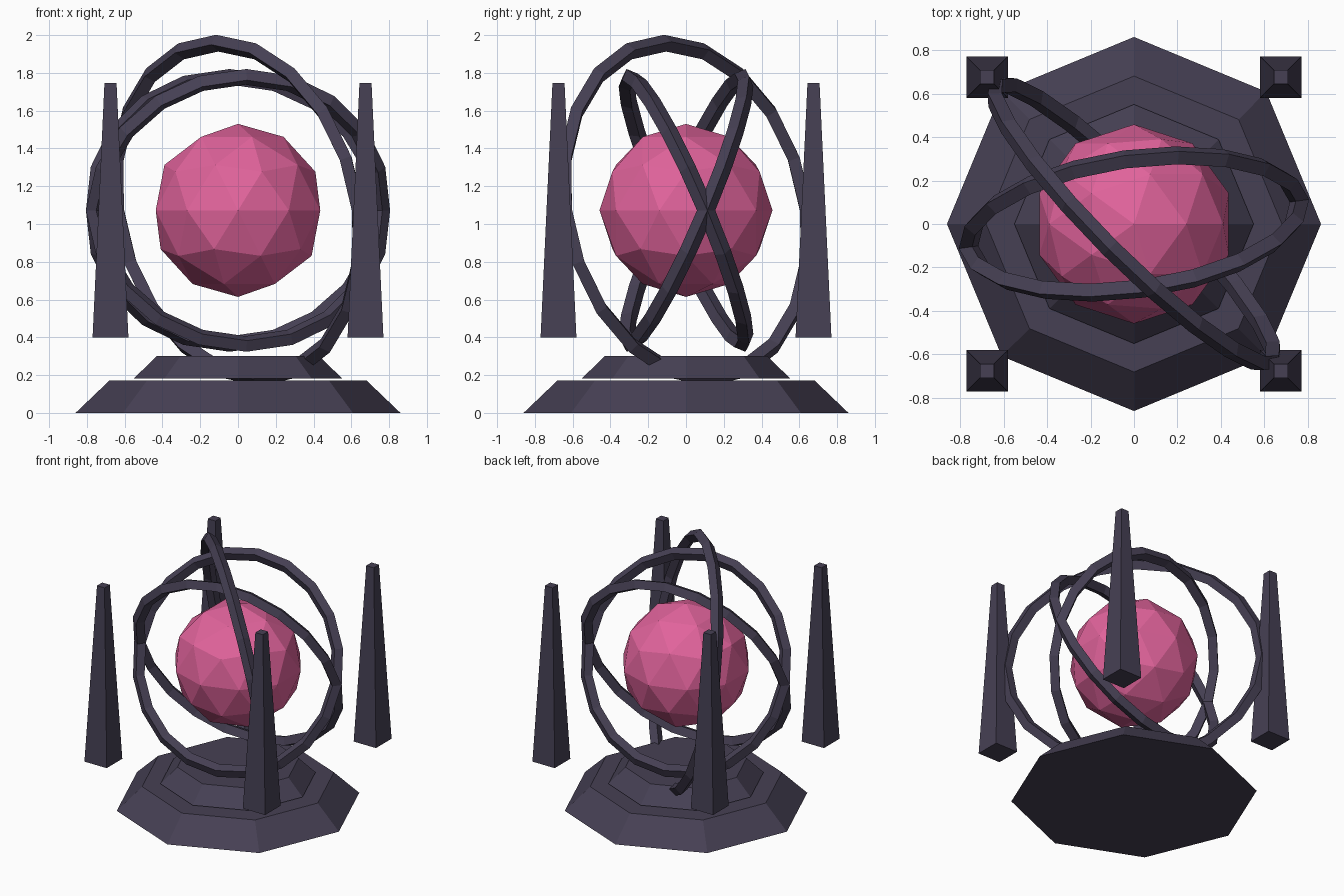
import bpy
import math
from mathutils import Matrix, Vector

if "Cube" in bpy.data.objects:
    bpy.data.objects.remove(bpy.data.objects["Cube"])


def material(name, rgb):
    m = bpy.data.materials.new(name)
    m.diffuse_color = (*rgb, 1.0)
    m.use_nodes = True
    m.node_tree.nodes["Principled BSDF"].inputs["Base Color"].default_value = m.diffuse_color
    return m


STONE = material("dark_violet_stone", (0.061, 0.051, 0.088))
PINK = material("pink_crystal", (0.75, 0.125, 0.33))
CENTRE = Vector((0, 0, 1.072))


def finish(name, mat):
    ob = bpy.context.object
    ob.name = name
    ob.data.materials.append(mat)
    return ob


def frustum(name, sides, r_bottom, r_top, z0, z1, x=0, y=0, turn=0):
    bpy.ops.mesh.primitive_cone_add(
        vertices=sides, radius1=r_bottom, radius2=r_top, depth=z1 - z0,
        location=(x, y, (z0 + z1) / 2), rotation=(0, 0, turn))
    return finish(name, STONE)


def ring(name, radius, tube, heading, lean):
    # ring whose level axis points along heading; top leans sideways by lean
    bpy.ops.mesh.primitive_torus_add(
        major_segments=20, minor_segments=4,
        major_radius=radius, minor_radius=tube)
    ob = finish(name, STONE)
    u = Vector((math.cos(heading), math.sin(heading), 0))
    side = Vector((-u.y, u.x, 0))
    v = side * math.sin(lean) + Vector((0, 0, math.cos(lean)))
    rot = Matrix((u, v, u.cross(v))).transposed().to_4x4()
    ob.matrix_world = Matrix.Translation(CENTRE) @ rot


# Two octagonal base tiers with a thin gap between them
frustum("base_lower_tier", 8, 0.86, 0.68, 0.0, 0.172)
frustum("base_upper_tier", 8, 0.55, 0.43, 0.183, 0.302)

# Four floating tapered pillars
for x in (-1, 1):
    for y in (-1, 1):
        name = ("front" if y < 0 else "back") + ("_left" if x < 0 else "_right")
        frustum(name + "_pillar", 4, 0.095 * math.sqrt(2), 0.032 * math.sqrt(2),
                0.398, 1.746, 0.675 * x, 0.675 * y, math.pi / 4)

# Faceted orb
bpy.ops.mesh.primitive_ico_sphere_add(subdivisions=2, radius=0.458, location=CENTRE)
finish("orb", PINK)

# Two crossed inner rings and one large outer ring
ring("inner_ring_back", 0.768, 0.045, math.radians(8), math.radians(23))
ring("inner_ring_front", 0.768, 0.045, math.radians(8), math.radians(-23))
ring("outer_ring", 0.899, 0.045, math.radians(-45), math.radians(-10))
